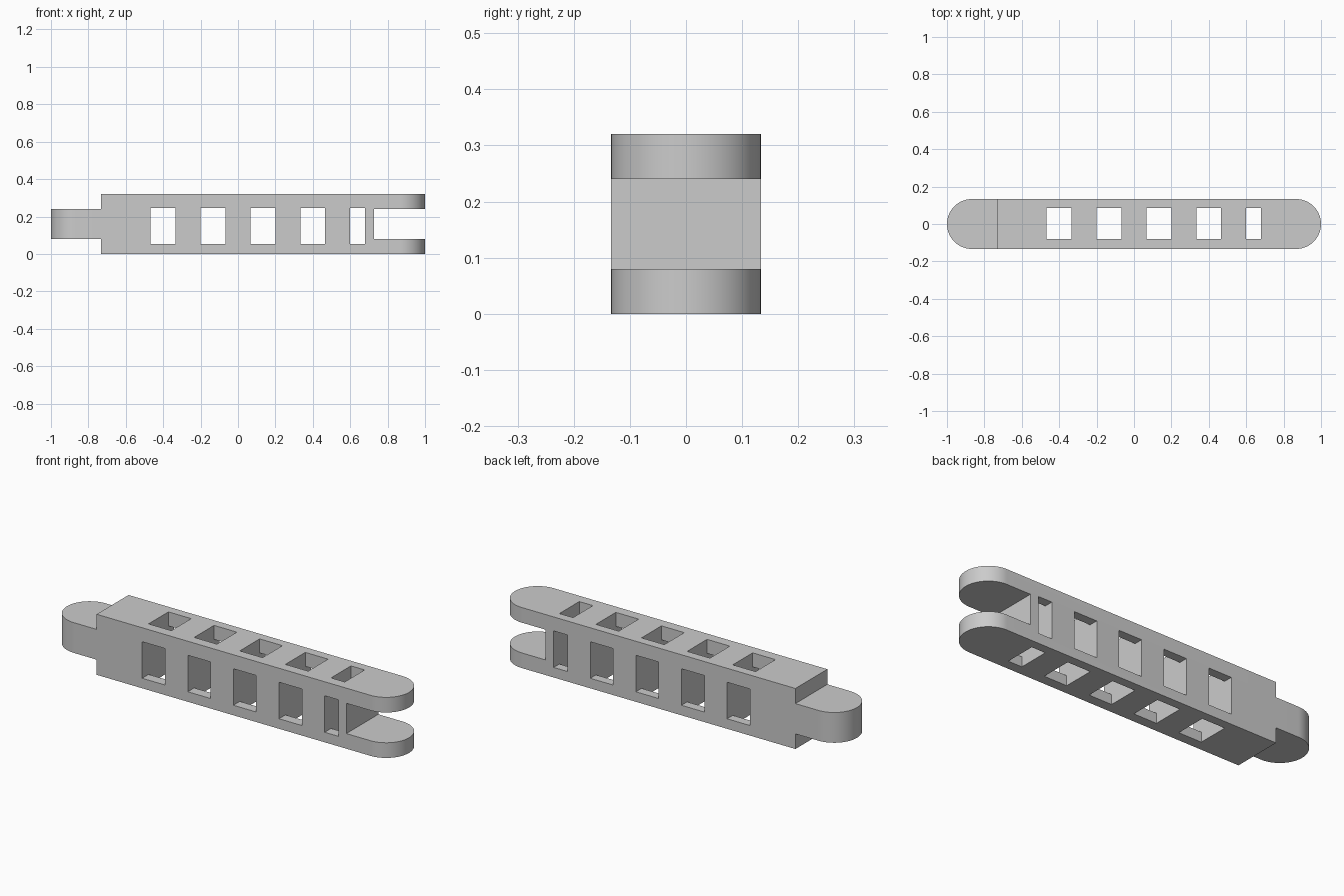
import bpy
import bmesh
from math import cos, sin, pi
from mathutils import Vector

if "Cube" in bpy.data.objects:
    bpy.data.objects.remove(bpy.data.objects["Cube"], do_unlink=True)

R = 0.1333            # half width and end radius
HEIGHT = 0.32
LOW, HIGH = 0.08, 0.24  # tongue and fork slot heights
SEGMENTS = 48         # per half circle


def material(name, color):
    mat = bpy.data.materials.new(name)
    mat.use_nodes = True
    mat.diffuse_color = color
    mat.node_tree.nodes["Principled BSDF"].inputs["Base Color"].default_value = color
    return mat


def prism(bm, points, direction):
    """Extrude a closed outline along a direction."""
    face = bm.faces.new([bm.verts.new(p) for p in points])
    ext = bmesh.ops.extrude_face_region(bm, geom=[face])
    moved = [v for v in ext["geom"] if isinstance(v, bmesh.types.BMVert)]
    bmesh.ops.translate(bm, vec=Vector(direction), verts=moved)


def make_object(name, bm):
    bmesh.ops.recalc_face_normals(bm, faces=bm.faces[:])
    mesh = bpy.data.meshes.new(name)
    bm.to_mesh(mesh)
    bm.free()
    obj = bpy.data.objects.new(name, mesh)
    bpy.context.collection.objects.link(obj)
    return obj


# Round-ended bar
bm = bmesh.new()
outline = []
for side, start in ((1, -pi / 2), (-1, pi / 2)):
    for i in range(SEGMENTS + 1):
        a = start + pi * i / SEGMENTS
        outline.append((side * (1 - R) + R * cos(a), R * sin(a), 0))
prism(bm, outline, (0, 0, HEIGHT))
link = make_object("link_bar", bm)
link.data.materials.append(material("plain grey", (0.6, 0.6, 0.6, 1)))

# Cutters: fork slot, tongue shoulders and cross-shaped windows
bm = bmesh.new()


def box(x0, x1, z0, z1):
    prism(bm, [(x0, -0.3, z0), (x1, -0.3, z0), (x1, -0.3, z1), (x0, -0.3, z1)], (0, 0.6, 0))


box(0.727, 1.2, LOW, HIGH)
box(-1.2, -0.733, -0.2, LOW)
box(-1.2, -0.733, HIGH, 0.5)

y0, y1, z0, z1 = -0.08, 0.086, 0.053, 0.246   # window openings
far, bottom, top = 0.3, -0.2, 0.5             # reach beyond the bar
cross = [(y0, bottom), (y1, bottom), (y1, z0), (far, z0), (far, z1), (y1, z1),
         (y1, top), (y0, top), (y0, z1), (-far, z1), (-far, z0), (y0, z0)]
windows = [(-0.467 + 0.2667 * i, 0.1333) for i in range(4)] + [(0.6, 0.08)]
for x, width in windows:
    prism(bm, [(x, y, z) for y, z in cross], (width, 0, 0))
cutter = make_object("window_cutter", bm)
cutter.hide_render = True

# Cut the bar and shade it
mod = link.modifiers.new("openings", 'BOOLEAN')
mod.operation = 'DIFFERENCE'
mod.solver = 'EXACT'
mod.object = cutter
bpy.ops.object.select_all(action='DESELECT')
link.select_set(True)
bpy.context.view_layer.objects.active = link
bpy.ops.object.modifier_apply(modifier=mod.name)
bpy.data.objects.remove(cutter, do_unlink=True)
bpy.ops.object.shade_smooth_by_angle(angle=pi / 6)
